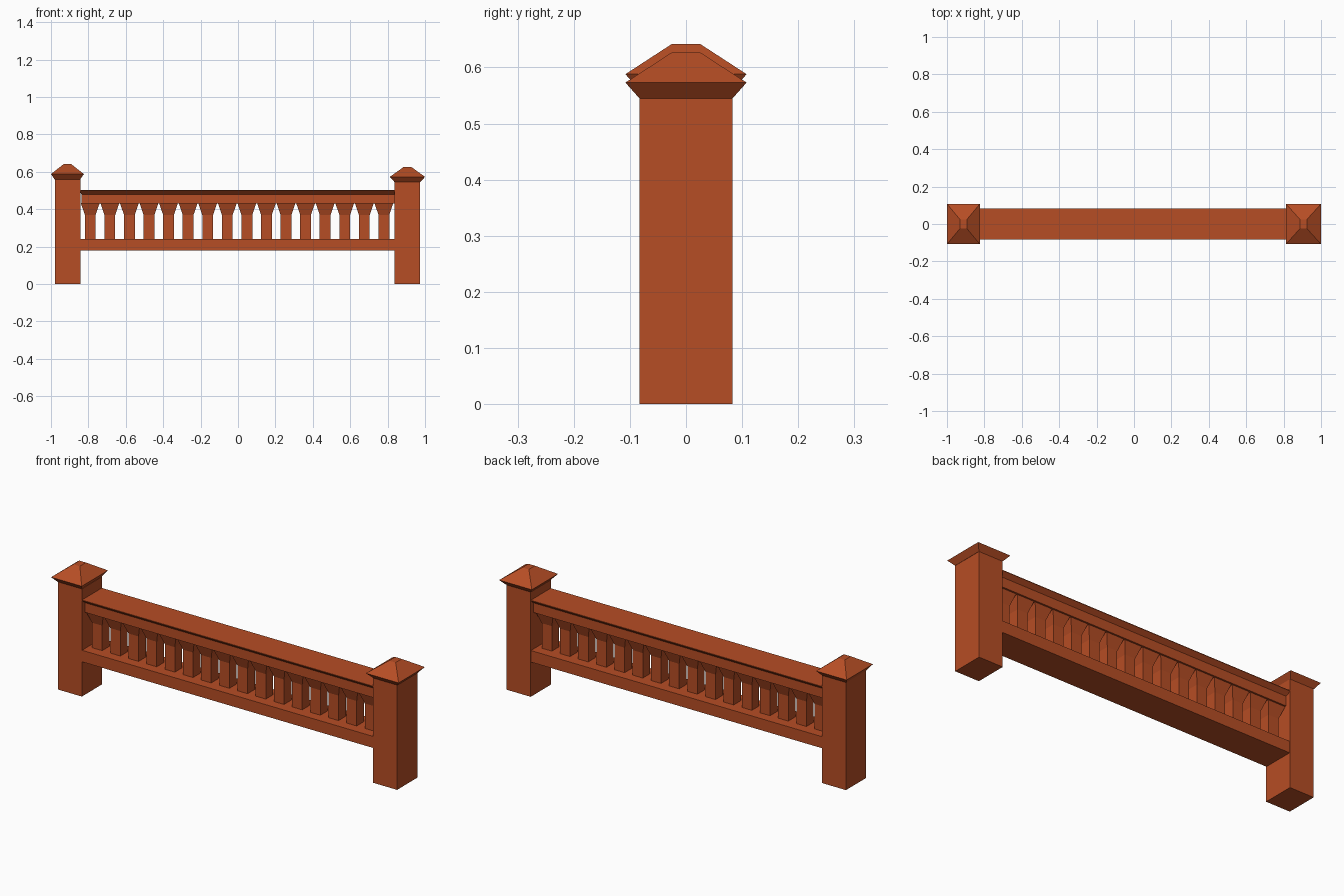
import bpy

cube = bpy.data.objects.get("Cube")
if cube:
    bpy.data.objects.remove(cube, do_unlink=True)

# Single painted wood colour
wood = bpy.data.materials.new("red_brown_wood")
wood.use_nodes = True
colour = (0.47, 0.075, 0.018, 1)
wood.diffuse_color = colour
bsdf = next(n for n in wood.node_tree.nodes if n.type == 'BSDF_PRINCIPLED')
bsdf.inputs["Base Color"].default_value = colour


def loft(name, cx, rings):
    """Closed stack of rectangles, each given as (half width, half depth, height)."""
    verts = [(cx + sx * w, sy * d, z) for w, d, z in rings
             for sx, sy in ((-1, -1), (1, -1), (1, 1), (-1, 1))]
    faces = [(3, 2, 1, 0)]
    for r in range(len(rings) - 1):
        a, b = r * 4, r * 4 + 4
        for i in range(4):
            j = (i + 1) % 4
            faces.append((a + i, a + j, b + j, b + i))
    n = len(verts)
    faces.append((n - 4, n - 3, n - 2, n - 1))
    mesh = bpy.data.meshes.new(name)
    mesh.from_pydata(verts, [], faces)
    mesh.materials.append(wood)
    obj = bpy.data.objects.new(name, mesh)
    bpy.context.collection.objects.link(obj)
    return obj


# End posts with flared pyramid caps; one stands slightly taller
for side, post_x, cap_x, cap_w, top in (("right", -0.91, -0.912, 0.088, 0.56),
                                        ("left", 0.905, 0.906, 0.094, 0.545)):
    loft(side + "_post", post_x, [(0.069, 0.083, 0), (0.069, 0.083, top)])
    loft(side + "_post_cap", cap_x, [(0.069, 0.083, top),
                                     (cap_w, 0.108, top + 0.028),
                                     (0.019, 0.025, top + 0.082)])

# Rails between the posts
loft("bottom_rail", 0, [(0.85, 0.081, 0.18), (0.85, 0.081, 0.24)])
loft("top_rail", 0, [(0.838, 0.06, 0.43), (0.838, 0.06, 0.48),
                     (0.845, 0.082, 0.499), (0.845, 0.082, 0.502)])

# Balusters flaring out beneath the top rail
count, first, last = 16, -0.79, 0.78
for i in range(count):
    x = first + (last - first) * i / (count - 1)
    loft(f"baluster_{i + 1}", x, [(0.029, 0.03, 0.235), (0.029, 0.03, 0.37),
                                  (0.05, 0.052, 0.432)])
